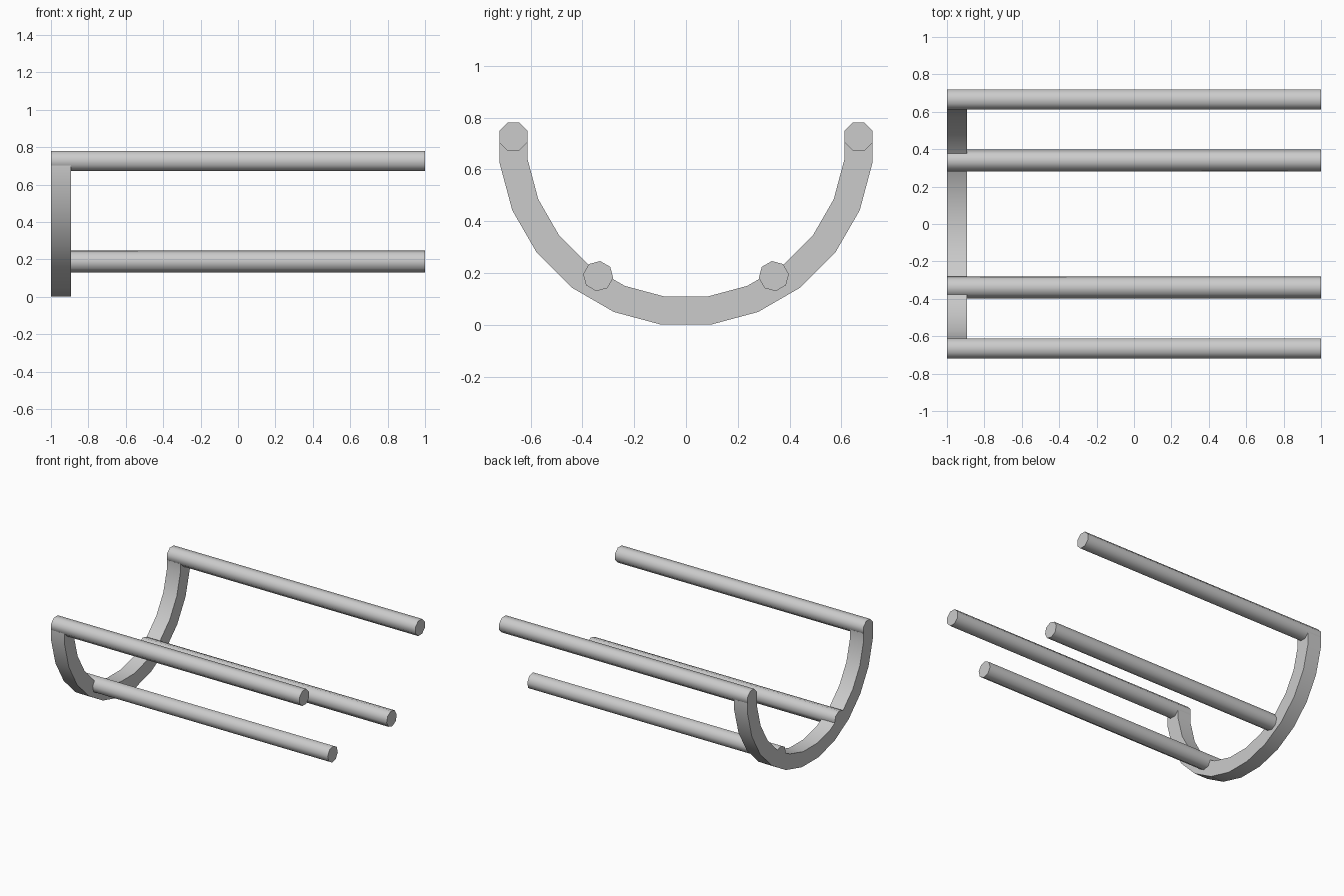
import bpy, bmesh, math
from math import sin, cos, radians

if "Cube" in bpy.data.objects:
    bpy.data.objects.remove(bpy.data.objects["Cube"])

RAIL_R = 0.0585      # octagon corner radius
R_OUT, R_IN = 0.726, 0.617
CENTRE_Z = 0.72


def extrude_profile(name, pts, x0, x1):
    """Extrude a closed (y, z) outline along x, smooth with sharp ends."""
    bm = bmesh.new()
    face = bm.faces.new([bm.verts.new((x0, y, z)) for y, z in pts])
    new = bmesh.ops.extrude_face_region(bm, geom=[face])["geom"]
    verts = [g for g in new if isinstance(g, bmesh.types.BMVert)]
    bmesh.ops.translate(bm, verts=verts, vec=(x1 - x0, 0, 0))
    if not any(f.calc_center_median().x == x0 for f in bm.faces):
        bm.faces.new([v for v in bm.verts if v not in verts])
    bmesh.ops.recalc_face_normals(bm, faces=bm.faces)
    mesh = bpy.data.meshes.new(name)
    bm.to_mesh(mesh)
    bm.free()
    obj = bpy.data.objects.new(name, mesh)
    bpy.context.collection.objects.link(obj)
    bpy.ops.object.select_all(action='DESELECT')
    obj.select_set(True)
    bpy.context.view_layer.objects.active = obj
    bpy.ops.object.shade_smooth_by_angle(angle=radians(50))
    return obj


def octagon(y, z, turn):
    return [(y + RAIL_R * cos(radians(turn + 45 * i)),
             z + RAIL_R * sin(radians(turn + 45 * i))) for i in range(8)]


def arc(r):
    """Half ring in 15 degree steps, with straight tips under the top rails."""
    pts = [(r * sin(radians(a)), CENTRE_Z - r * cos(radians(a)))
           for a in [-82.5 + 15 * i for i in range(12)]]
    return [(pts[0][0], 0.703)] + pts + [(pts[-1][0], 0.703)]


# Curved end hoop
extrude_profile("end_hoop", arc(R_OUT) + arc(R_IN)[::-1], -1, -0.892)

# Upper and lower rails on both sides
for side, s in (("front", -1), ("back", 1)):
    extrude_profile(f"upper_rail_{side}", octagon(s * 0.666, 0.726, 22.5), -1, 1)
    extrude_profile(f"lower_rail_{side}", octagon(s * 0.339, 0.188, s * 7.5), -1, 1)
